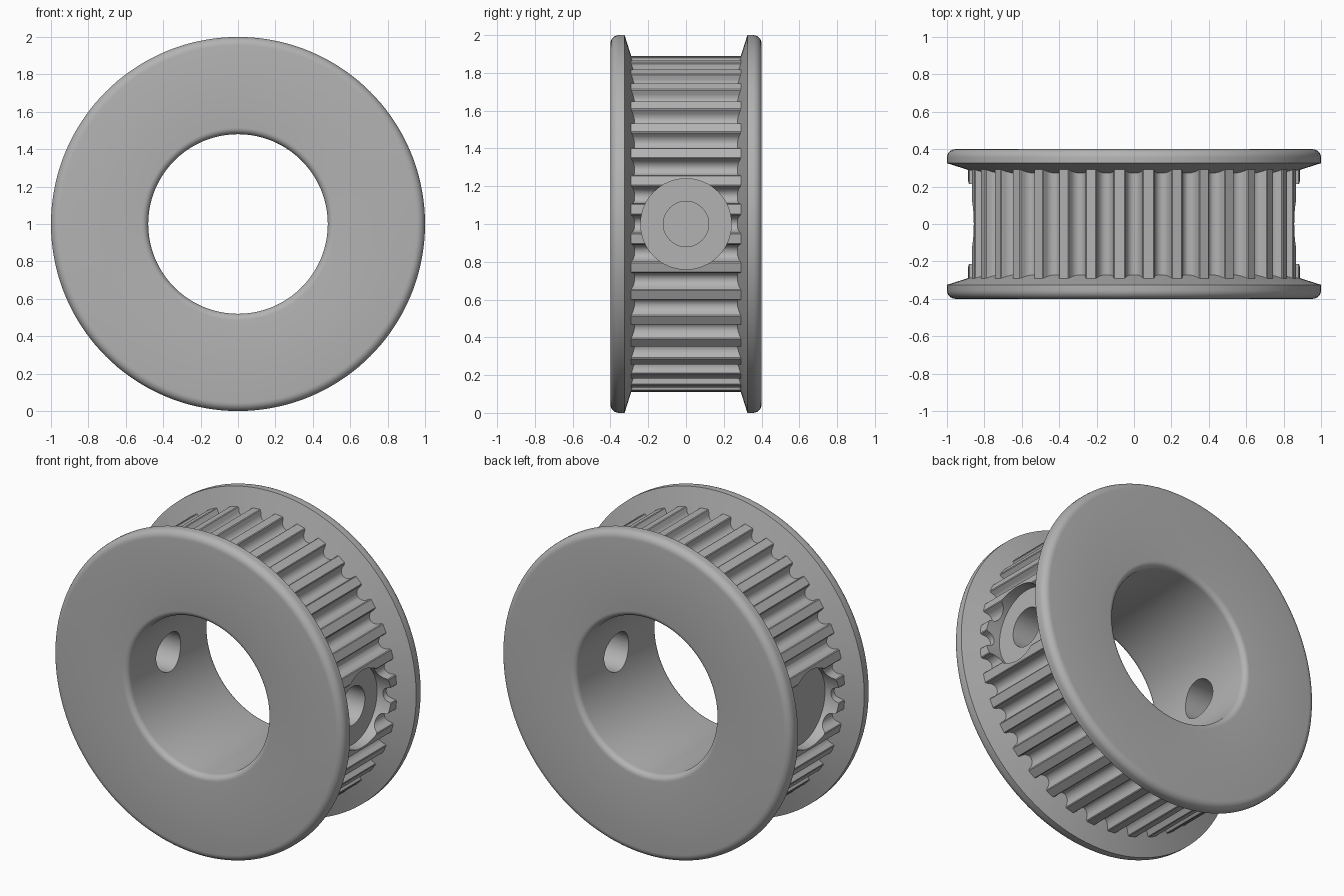
import bpy, bmesh
from math import sin, cos, pi, radians
from mathutils import Matrix

cube = bpy.data.objects.get("Cube")
if cube:
    bpy.data.objects.remove(cube, do_unlink=True)

TEETH = 36
SEGMENTS = TEETH * 4
TIP, ROOT, CORE = 0.89, 0.83, 0.80
BORE, HOLE, SEAT = 0.48, 0.12, 0.24
HALF = 0.4

metal = bpy.data.materials.new("grey metal")
metal.use_nodes = True
grey = (0.45, 0.45, 0.45, 1)
metal.diffuse_color = grey
metal.node_tree.nodes["Principled BSDF"].inputs["Base Color"].default_value = grey


def make_object(name, bm):
    bmesh.ops.recalc_face_normals(bm, faces=bm.faces)
    mesh = bpy.data.meshes.new(name)
    bm.to_mesh(mesh)
    bm.free()
    mesh.materials.append(metal)
    obj = bpy.data.objects.new(name, mesh)
    bpy.context.collection.objects.link(obj)
    return obj


def bridge_loops(bm, loops):
    """Join closed rings of vertices into a closed tube with a ring section."""
    for a, b in zip(loops, loops[1:] + loops[:1]):
        n = len(a)
        for i in range(n):
            j = (i + 1) % n
            bm.faces.new((a[i], a[j], b[j], b[i]))


def fillet(r, y, radius, start, steps=6):
    """Quarter arc of (radius, depth) points, about a corner centre."""
    return [(r + radius * cos(start + pi / 2 * i / steps),
             y + radius * sin(start + pi / 2 * i / steps)) for i in range(steps + 1)]


def lathe(name, profile):
    bm = bmesh.new()
    loops = []
    for r, y in profile:
        loops.append([bm.verts.new((r * sin(2 * pi * i / SEGMENTS), y,
                                    1 + r * cos(2 * pi * i / SEGMENTS)))
                      for i in range(SEGMENTS)])
    bridge_loops(bm, loops)
    return make_object(name, bm)


def groove_section():
    """Outline of one pitch: flared lip, round groove, flared lip."""
    lip = [(-0.052, TIP), (-0.047, TIP - 0.004), (-0.044, TIP - 0.014)]
    bottom = [(0.043 * cos(a), ROOT + 0.043 + 0.043 * sin(a))
              for a in (pi + pi * i / 10 for i in range(11))]
    return lip + bottom[1:-1] + [(-x, r) for x, r in reversed(lip)]


def toothed_ring(name, half_width):
    section = groove_section()
    points = []
    for k in range(TEETH):
        turn = 2 * pi * k / TEETH
        points += [(turn + x / TIP, r) for x, r in section]
    bm = bmesh.new()
    loops = []
    for y, inner in ((-half_width, False), (half_width, False),
                     (half_width, True), (-half_width, True)):
        loops.append([bm.verts.new(((r if not inner else 0.7) * sin(a), y,
                                    1 + (r if not inner else 0.7) * cos(a)))
                      for a, r in points])
    bridge_loops(bm, loops)
    return make_object(name, bm)


def side_cylinder(name, radius, x0, x1):
    bm = bmesh.new()
    place = Matrix.Translation(((x0 + x1) / 2, 0, 1)) @ Matrix.Rotation(pi / 2, 4, "Y")
    bmesh.ops.create_cone(bm, cap_ends=True, segments=64, radius1=radius,
                          radius2=radius, depth=abs(x1 - x0), matrix=place)
    obj = make_object(name, bm)
    obj.hide_render = True
    return obj


def combine(target, other, operation):
    mod = target.modifiers.new("combine", "BOOLEAN")
    mod.operation, mod.solver, mod.object = operation, "EXACT", other
    bpy.context.view_layer.objects.active = target
    bpy.ops.object.modifier_apply(modifier=mod.name)
    bpy.data.objects.remove(other, do_unlink=True)


# Hub with bore and two flanges: back half of the profile, then mirrored
back = [(CORE, 0.262), (1.0, 0.325)]
back += fillet(0.955, HALF - 0.045, 0.045, 0)
back += fillet(BORE + 0.035, HALF - 0.035, 0.035, pi / 2)
pulley = lathe("pulley", back + [(r, -y) for r, y in reversed(back)])

# Belt teeth between the flanges
combine(pulley, toothed_ring("belt_teeth", 0.315), "UNION")

# Flat screw seats on both sides and the cross hole through them
for side in (-1, 1):
    combine(pulley, side_cylinder("seat_cutter", SEAT, side * 0.79, side * 1.1), "DIFFERENCE")
combine(pulley, side_cylinder("hole_cutter", HOLE, -1.1, 1.1), "DIFFERENCE")

# Smooth curved surfaces, keep machined edges sharp
bpy.ops.object.select_all(action="DESELECT")
pulley.select_set(True)
bpy.context.view_layer.objects.active = pulley
bpy.ops.object.shade_smooth_by_angle(angle=radians(30))
